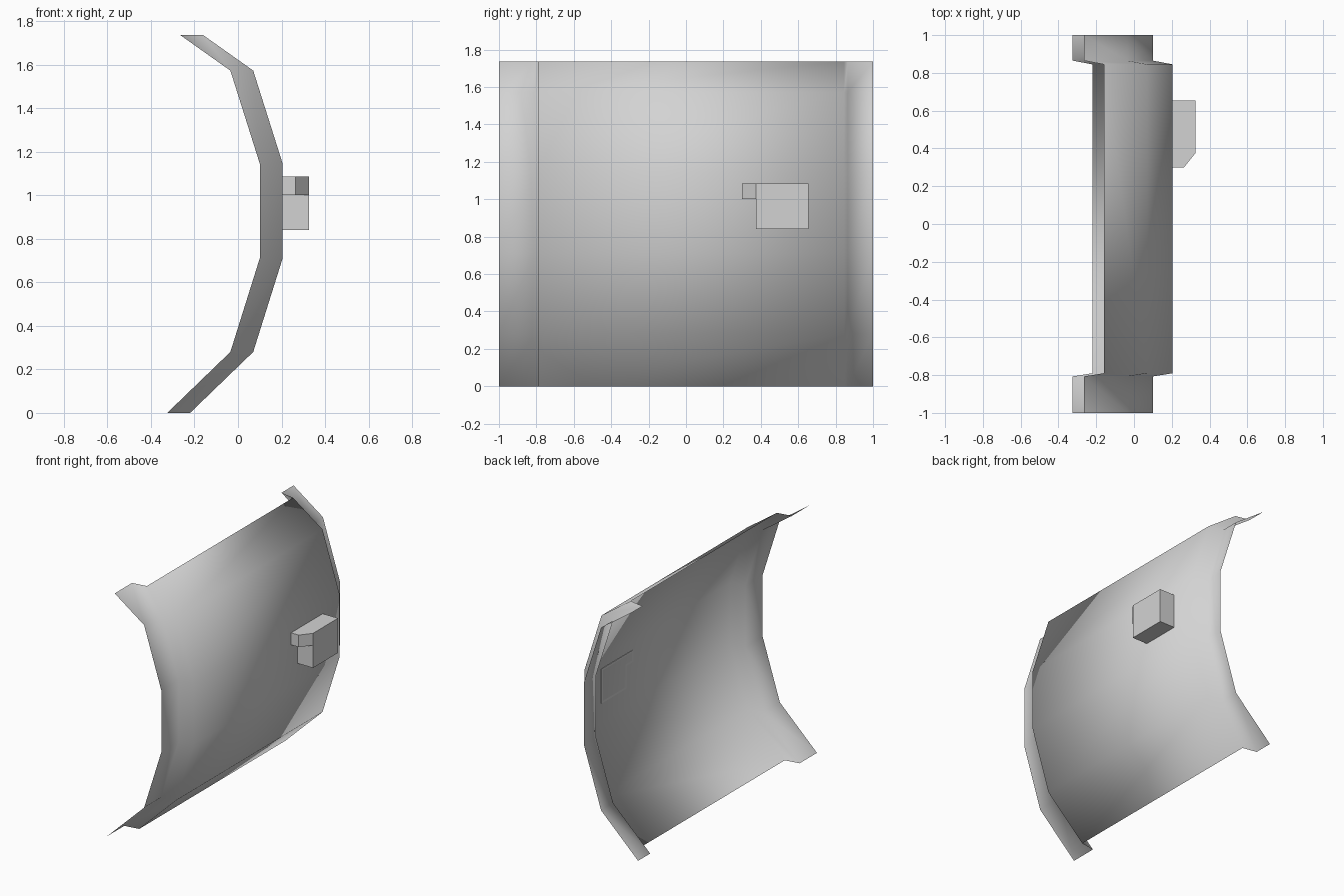
import bpy
import bmesh

cube = bpy.data.objects.get("Cube")
if cube:
    bpy.data.objects.remove(cube, do_unlink=True)

grey = bpy.data.materials.new("light_grey_metal")
grey.use_nodes = True
grey.diffuse_color = (0.65, 0.65, 0.65, 1)
grey.node_tree.nodes["Principled BSDF"].inputs["Base Color"].default_value = grey.diffuse_color


def make_object(name, bm, smooth):
    mesh = bpy.data.meshes.new(name)
    for face in bm.faces:
        face.smooth = smooth
    bm.to_mesh(mesh)
    bm.free()
    mesh.materials.append(grey)
    obj = bpy.data.objects.new(name, mesh)
    bpy.context.collection.objects.link(obj)
    return obj


# Curved door skin: one bowed profile swept along y, stepped in at both ends
profile = [(-0.22, 0), (0.07, 0.28), (0.205, 0.71),
           (0.205, 1.145), (0.07, 1.572), (-0.16, 1.735)]
step = -0.105
stations = [(-1, step), (-0.807, step), (-0.79, 0),
            (0.845, 0), (0.865, step), (1, step)]
bm = bmesh.new()
rows = [[bm.verts.new((x + offset, y, z)) for x, z in profile]
        for y, offset in stations]
for a, b in zip(rows, rows[1:]):
    for i in range(len(profile) - 1):
        bm.faces.new((a[i], b[i], b[i + 1], a[i + 1]))
make_object("door_panel", bm, True)

# Handle block with a chamfered tab, open behind with a narrow rim
outline = [(0.375, 0.84), (0.655, 0.84), (0.655, 1.085), (0.375, 1.085),
           (0.30, 1.085), (0.30, 1.0), (0.375, 1.0)]
bm = bmesh.new()
back = [bm.verts.new((0.202, y, z)) for y, z in outline]
front = [bm.verts.new((0.265 if y < 0.35 else 0.325, y, z)) for y, z in outline]
for i in range(len(outline)):
    j = (i + 1) % len(outline)
    bm.faces.new((back[i], back[j], front[j], front[i]))
bm.faces.new([front[i] for i in (0, 1, 2, 3, 6)])
bm.faces.new([front[i] for i in (3, 4, 5, 6)])
rear = bm.faces.new(back[::-1])
bm.normal_update()
bmesh.ops.inset_region(bm, faces=[rear], thickness=0.014, use_even_offset=True)
bmesh.ops.delete(bm, geom=[rear], context='FACES_ONLY')
make_object("door_handle", bm, False)
